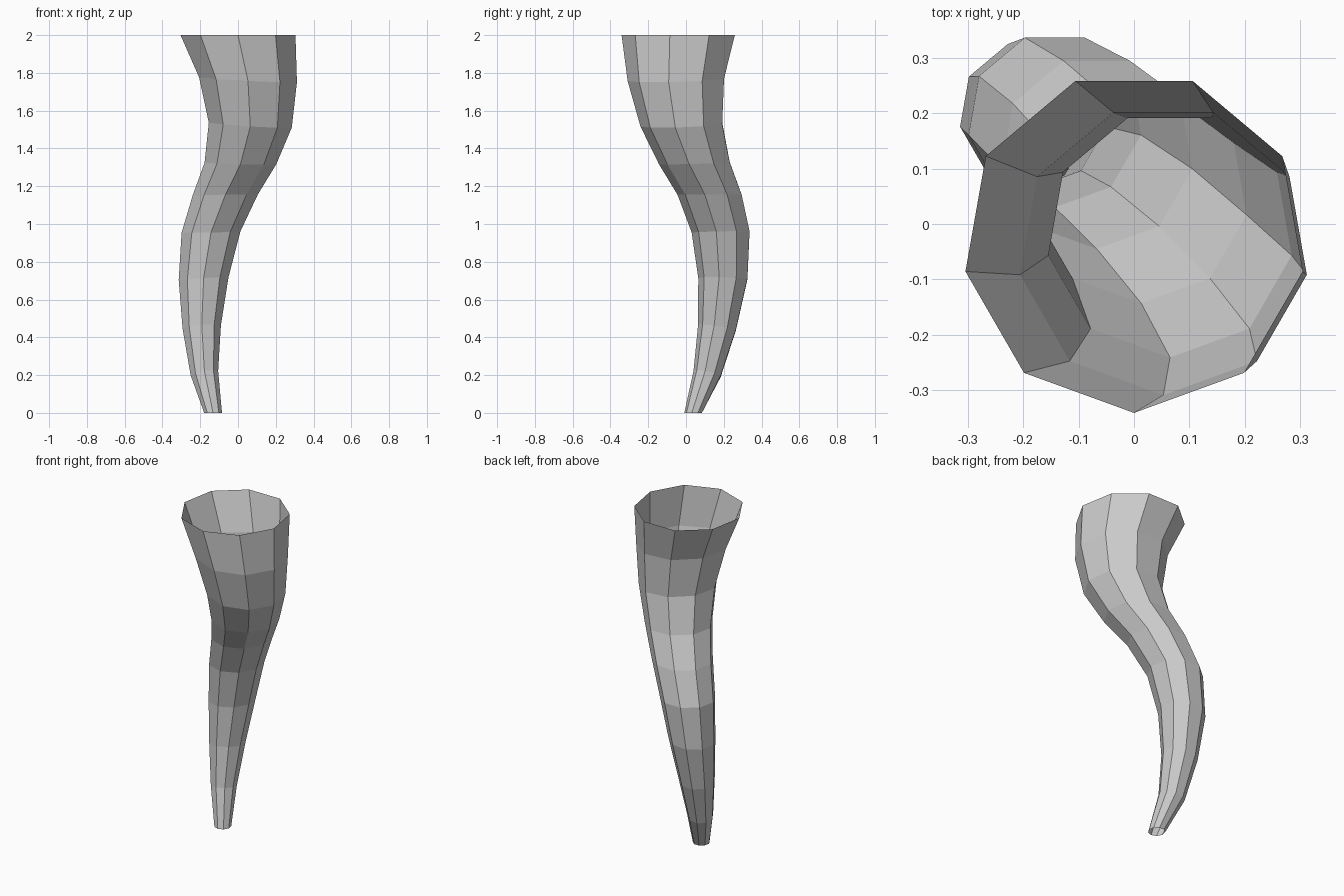
import bpy, bmesh, math

SIDES = 9
# rings: centre x, centre y, centre z, radius, slope along x, slope along y
RINGS = [
    (-0.132, 0.039, 0.000, 0.048, 0.00, 0.00),
    (-0.178, 0.114, 0.208, 0.074, 0.15, -0.21),
    (-0.192, 0.167, 0.452, 0.103, 0.08, -0.14),
    (-0.182, 0.199, 0.711, 0.134, 0.06, -0.02),
    (-0.143, 0.188, 0.958, 0.158, 0.02, 0.02),
    (-0.067, 0.130, 1.155, 0.175, 0.01, 0.00),
    (0.013, 0.050, 1.322, 0.193, -0.02, 0.03),
    (0.065, -0.018, 1.525, 0.223, -0.06, 0.04),
    (0.053, -0.046, 1.765, 0.263, -0.05, 0.03),
    (0.000, -0.032, 2.000, 0.309, 0.00, 0.00),
]

grey = bpy.data.materials.new("light_grey")
grey.diffuse_color = (0.6, 0.6, 0.6, 1)

# open, tapering horn: nine-sided rings joined by quads
bm = bmesh.new()
loops = []
for cx, cy, cz, r, sx, sy in RINGS:
    loop = []
    for k in range(SIDES):
        a = math.radians(-90) + 2 * math.pi * k / SIDES
        dx, dy = r * math.cos(a), r * math.sin(a)
        loop.append(bm.verts.new((cx + dx, cy + dy, cz + sx * dx + sy * dy)))
    loops.append(loop)
for lo, hi in zip(loops, loops[1:]):
    for k in range(SIDES):
        n = (k + 1) % SIDES
        bm.faces.new((lo[k], lo[n], hi[n], hi[k]))

mesh = bpy.data.meshes.new("curved_horn")
bm.to_mesh(mesh)
bm.free()
mesh.materials.append(grey)
bpy.context.collection.objects.link(bpy.data.objects.new("curved_horn", mesh))
